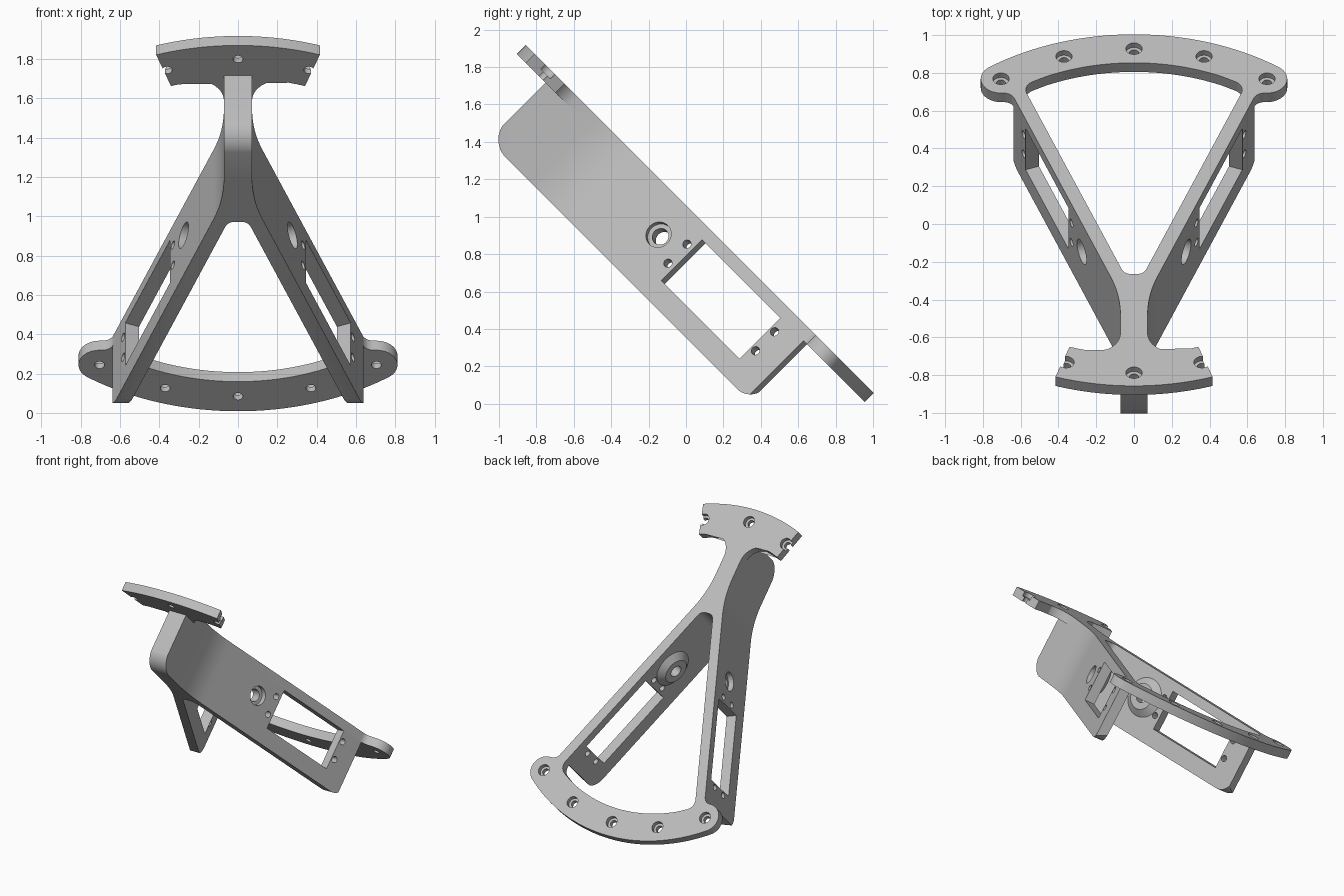
import bpy, bmesh, math
from mathutils import Matrix, Vector

if "Cube" in bpy.data.objects:
    bpy.data.objects.remove(bpy.data.objects["Cube"], do_unlink=True)

grey = bpy.data.materials.new("plain grey")
grey.use_nodes = True
grey.diffuse_color = (0.5, 0.5, 0.5, 1)
grey.node_tree.nodes["Principled BSDF"].inputs["Base Color"].default_value = (0.5, 0.5, 0.5, 1)

# Everything is laid out flat (u, v, w), then leaned back by 45 degrees
LEAN = Matrix.Rotation(math.radians(-45), 4, 'X')
FLIP = Matrix.Scale(-1, 4, (1, 0, 0))
TOP, UNDER, LOW = 0.75, 0.682, 0.25
CENTRE = -0.65                      # centre of the ring in v
LEAN_ARM = math.radians(20.9)       # spread of each arm
THICK, ARM_LEN = 0.075, 1.59
SIN, COS = math.sin(LEAN_ARM), math.cos(LEAN_ARM)
HIP = Vector((0.072, -1.28))        # outer corner where arm meets post


def polar(radius, deg, centre=(0, CENTRE)):
    a = math.radians(deg)
    return (centre[0] + radius * math.sin(a), centre[1] + radius * math.cos(a))


def arc(radius, start, end, n, centre=(0, CENTRE)):
    return [polar(radius, start + (end - start) * i / n, centre) for i in range(n + 1)]


def rounded(points, n=10):
    """Fillet each point that carries a radius as its third value."""
    out = []
    for i, p in enumerate(points):
        c = Vector(p[:2])
        if len(p) < 3:
            out.append(c)
            continue
        d1 = (Vector(points[i - 1][:2]) - c).normalized()
        d2 = (Vector(points[(i + 1) % len(points)][:2]) - c).normalized()
        half = d1.angle(d2) / 2
        mid = c + (d1 + d2).normalized() * (p[2] / math.sin(half))
        a = c + d1 * (p[2] / math.tan(half)) - mid
        b = c + d2 * (p[2] / math.tan(half)) - mid
        for k in range(n + 1):
            t = k / n
            out.append(mid + (a * (1 - t) + b * t).normalized() * p[2])
    return out


def mirrored(half):
    return half + [(-p[0], *p[1:]) for p in reversed(half) if abs(p[0]) > 1e-5]


def finish(bm, name):
    bmesh.ops.recalc_face_normals(bm, faces=bm.faces)
    bm.transform(LEAN)
    mesh = bpy.data.meshes.new(name)
    bm.to_mesh(mesh)
    bm.free()
    mesh.materials.append(grey)
    ob = bpy.data.objects.new(name, mesh)
    bpy.context.collection.objects.link(ob)
    return ob


def prism(name, points, lo, hi, matrix=Matrix()):
    bm = bmesh.new()
    face = bm.faces.new([bm.verts.new((p[0], p[1], lo)) for p in points])
    ext = bmesh.ops.extrude_face_region(bm, geom=[face])["geom"]
    bmesh.ops.translate(bm, vec=(0, 0, hi - lo),
                        verts=[v for v in ext if isinstance(v, bmesh.types.BMVert)])
    bm.transform(matrix)
    return finish(bm, name)


def lathe(name, profile, matrices, closed=False, n=40):
    """Turn an (r, z) profile around z at every given placement."""
    bm = bmesh.new()
    for m in matrices:
        rings = [[bm.verts.new(m @ Vector((r * math.cos(k * math.tau / n),
                                           r * math.sin(k * math.tau / n), z)))
                  for k in range(n)] for r, z in profile]
        pairs = list(zip(rings, rings[1:]))
        if closed:
            pairs.append((rings[-1], rings[0]))
        else:
            bm.faces.new(rings[0])
            bm.faces.new(rings[-1])
        for a, b in pairs:
            for k in range(n):
                j = (k + 1) % n
                bm.faces.new((a[k], a[j], b[j], b[k]))
    return finish(bm, name)


def combine(target, cutter, operation='DIFFERENCE'):
    cutter.hide_render = True
    mod = target.modifiers.new("cut", 'BOOLEAN')
    mod.operation, mod.object, mod.solver = operation, cutter, 'EXACT'
    bpy.ops.object.select_all(action='DESELECT')
    bpy.context.view_layer.objects.active = target
    target.select_set(True)
    bpy.ops.object.modifier_apply(modifier=mod.name)
    bpy.data.objects.remove(cutter, do_unlink=True)


# Top plate: lower ring with end lobes, two arm strips, neck and upper flange
LOBE = polar(1.213, 35.5)
lobe_low = LOBE[1] - 0.107
half = arc(1.32, 0, 35.5, 24)
half += arc(0.107, 35.5, 180, 16, LOBE)[1:]
half += [(HIP.x + (lobe_low - HIP.y) * SIN / COS, lobe_low, 0.06),
         (HIP.x, HIP.y, 0.8),
         (HIP.x, CENTRE - 1.073, 0.14)]
half += arc(1.075, 173, 161.5, 5)
half += arc(1.312, 161.5, 180, 12)
plate = prism("top_plate", rounded(mirrored(half)), UNDER, TOP)

# Triangular opening between the arms
tan = SIN / COS
web = -1.125
inner_foot = HIP.x - THICK / COS + (web - HIP.y) * tan
opening = arc(1.107, 0, 25, 14) + [(*polar(1.107, 32.2), 0.07), (inner_foot, web, 0.055)]
combine(plate, prism("opening_cutter", rounded(mirrored(opening)), 0.5, 1))

# Counterbored screw holes in the ring and flange
spots = [polar(1.213, a) for a in (-35.5, -17.8, 0, 17.8, 35.5, 180)]
spots += [polar(1.19, 180 + s * 17.6) for s in (-1, 1)]
combine(plate, lathe("screw_cutter", [(0.025, 0.6), (0.025, 0.716), (0.043, 0.716), (0.043, 0.8)],
                     [Matrix.Translation((x, y, 0)) for x, y in spots]))

# Deep body: the two arms and the post, with rounded lower corners
end = HIP + Vector((SIN, COS)) * ARM_LEN
half = [(0, web), (inner_foot, web, 0.055),
        (end.x - THICK * COS, end.y + THICK * SIN), (end.x, end.y),
        (HIP.x, HIP.y, 0.8), (HIP.x, -1.745)]
body = prism("arms_and_post", rounded(mirrored(half)), LOW, UNDER)
side = Matrix(((0, 0, 1, 0), (1, 0, 0, 0), (0, 1, 0, 0), (0, 0, 0, 1)))
outline = [(-1.76, 0.9), (-1.745, LOW - 0.001, 0.137), (0.235, LOW - 0.001, 0.1), (0.25, 0.9)]
combine(body, prism("corner_trimmer", rounded(outline), -1, 1, side), 'INTERSECT')


# Arm frame: x along the arm, y up through the plate, z outward from the outer face
arm = Matrix(((SIN, 0, COS, HIP.x), (COS, 0, -SIN, HIP.y), (0, 1, 0, 0), (0, 0, 0, 1)))
sides = (arm, FLIP @ arm)


def along(v):
    return (v - HIP.y) / COS


def places(points):
    return [m @ Matrix.Translation((along(v), w, 0)) for m in sides for v, w in points]


# Rectangular windows, fixing holes and pivot holes in the arms
a, b = along(-0.56), along(0.033)
for m in sides:
    combine(body, prism("window_cutter", [(a, 0.373), (b, 0.373), (b, UNDER - 0.002), (a, UNDER - 0.002)],
                        -0.12, 0.05, m))
fixings = [(v, w) for v in (-0.6, 0.062) for w in (0.463, 0.607)]
combine(body, lathe("fixing_cutter", [(0.023, -0.12), (0.023, 0.05)], places(fixings), n=24))
PIVOT = [(-0.743, 0.535)]
combine(body, lathe("pivot_cutter", [(0.045, -0.12), (0.045, -0.04), (0.07, -0.04), (0.07, 0.05)],
                    places(PIVOT)))

# Tapered bosses around the pivot holes on the inner faces
bosses = lathe("pivot_bosses", [(0.045, -THICK), (0.145, -THICK), (0.095, -0.115), (0.045, -0.115)],
               places(PIVOT), closed=True)

for ob in (plate, body, bosses):
    bpy.ops.object.select_all(action='DESELECT')
    bpy.context.view_layer.objects.active = ob
    ob.select_set(True)
    bpy.ops.object.shade_smooth_by_angle(angle=math.radians(25))
